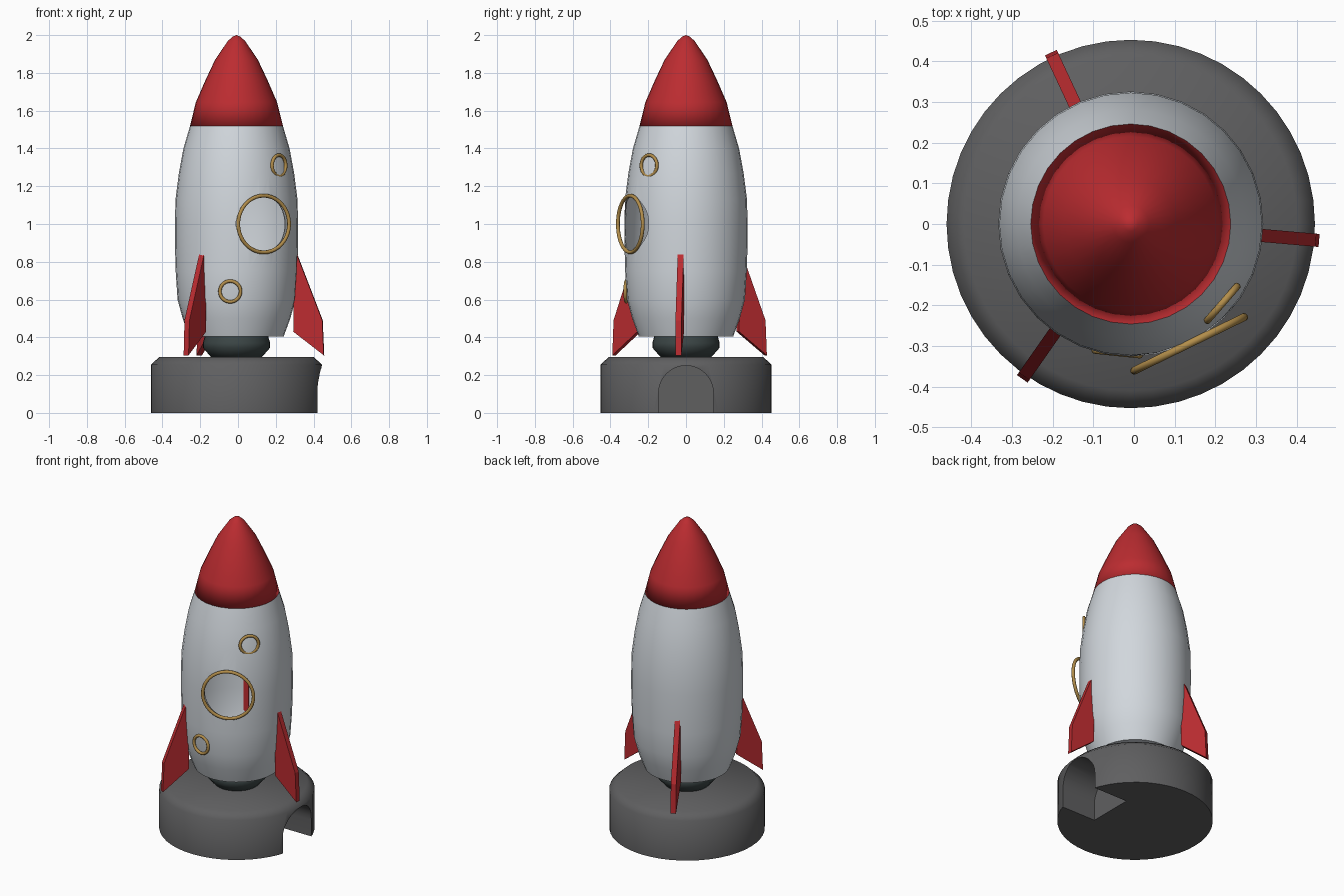
import bpy, bmesh, math
from mathutils import Vector, Matrix

if "Cube" in bpy.data.objects:
    bpy.data.objects.remove(bpy.data.objects["Cube"])

CX, CY = -0.008, 0.0  # rocket axis


def material(name, rgb):
    m = bpy.data.materials.new(name)
    m.diffuse_color = (*rgb, 1)
    m.use_nodes = True
    m.node_tree.nodes["Principled BSDF"].inputs["Base Color"].default_value = m.diffuse_color
    return m


RED = material("red paint", (0.50, 0.025, 0.03))
HULL = material("pale grey hull", (0.64, 0.68, 0.72))
STONE = material("dark grey", (0.115, 0.115, 0.118))
BRASS = material("brass", (0.45, 0.27, 0.07))
IRON = material("nozzle iron", (0.045, 0.062, 0.062))


def finish(bm, name, mat):
    bmesh.ops.recalc_face_normals(bm, faces=bm.faces[:])
    me = bpy.data.meshes.new(name)
    bm.to_mesh(me)
    bm.free()
    me.materials.append(mat)
    ob = bpy.data.objects.new(name, me)
    bpy.context.collection.objects.link(ob)
    return ob


def activate(ob):
    bpy.ops.object.select_all(action='DESELECT')
    ob.select_set(True)
    bpy.context.view_layer.objects.active = ob


def smooth(ob, degrees):
    activate(ob)
    bpy.ops.object.shade_smooth_by_angle(angle=math.radians(degrees))


def lathe(name, profile, mat, segs=32):
    """Spin (radius, z) points around the rocket axis; open ends get capped."""
    bm = bmesh.new()
    rings = []
    for r, z in profile:
        if r == 0:
            rings.append([bm.verts.new((CX, CY, z))] * segs)
        else:
            rings.append([bm.verts.new((CX + r * math.cos(a), CY + r * math.sin(a), z))
                          for a in (2 * math.pi * i / segs for i in range(segs))])
    for lo, hi in zip(rings, rings[1:]):
        for i in range(segs):
            j = (i + 1) % segs
            vs = list(dict.fromkeys((lo[i], lo[j], hi[j], hi[i])))
            bm.faces.new(vs)
    for ring, (r, z) in ((rings[0], profile[0]), (rings[-1], profile[-1])):
        if r > 0:
            bm.faces.new(ring)
    return finish(bm, name, mat)


def prism(name, outline, thickness, mat, matrix):
    """Extrude an XZ outline symmetrically along Y, then place it."""
    bm = bmesh.new()
    sides = [[bm.verts.new((x, s * thickness / 2, z)) for x, z in outline] for s in (-1, 1)]
    for s in sides:
        bm.faces.new(s)
    n = len(outline)
    for i in range(n):
        j = (i + 1) % n
        bm.faces.new((sides[0][i], sides[0][j], sides[1][j], sides[1][i]))
    bm.transform(matrix)
    return finish(bm, name, mat)


def facing(angle, dist, z):
    """Matrix whose local Z points outward from the axis at the given angle."""
    a = math.radians(angle)
    out = Vector((math.cos(a), math.sin(a), 0))
    pos = Vector((CX, CY, z)) + out * dist
    return Matrix.Translation(pos) @ out.to_track_quat('Z', 'Y').to_matrix().to_4x4()


def ring(name, angle, dist, z, radius, tube, mat, n=40, m=10):
    bm = bmesh.new()
    grid = []
    for i in range(n):
        a = 2 * math.pi * i / n
        row = []
        for k in range(m):
            b = 2 * math.pi * k / m
            r = radius + tube * math.cos(b)
            row.append(bm.verts.new((r * math.cos(a), r * math.sin(a), tube * math.sin(b))))
        grid.append(row)
    for i in range(n):
        for k in range(m):
            i2, k2 = (i + 1) % n, (k + 1) % m
            bm.faces.new((grid[i][k], grid[i2][k], grid[i2][k2], grid[i][k2]))
    bm.transform(facing(angle, dist, z))
    smooth(finish(bm, name, mat), 60)


def cut(ob, cutter):
    cutter.hide_render = True
    mod = ob.modifiers.new("cut", 'BOOLEAN')
    mod.operation, mod.solver, mod.object = 'DIFFERENCE', 'EXACT', cutter
    activate(ob)
    bpy.ops.object.modifier_apply(modifier=mod.name)
    bpy.data.objects.remove(cutter)


# launch base with arched tunnel on the right
base = lathe("launch_base", [(0.453, 0), (0.453, 0.255), (0.41, 0.295)], STONE, 48)
arch = [(-0.145, -0.1), (0.145, -0.1)] + [
    (0.145 * math.cos(math.pi * i / 16), 0.105 + 0.145 * math.sin(math.pi * i / 16))
    for i in range(17)]
cut(base, prism("tunnel_cutter", arch, 0.42, STONE,
                Matrix.Translation((0.39, 0, 0)) @ Matrix.Rotation(math.pi / 2, 4, 'Z')))
smooth(base, 50)

# engine nozzle
smooth(lathe("nozzle", [(0.13, 0.29), (0.178, 0.345), (0.178, 0.37), (0.165, 0.415)], IRON), 50)

# hollow hull with a round window opening
hull = lathe("hull", [(0.25, 0.405), (0.285, 0.5), (0.312, 0.6), (0.322, 0.75), (0.326, 0.9),
                      (0.326, 1.0), (0.323, 1.13), (0.305, 1.27), (0.281, 1.4),
                      (0.245, 1.522)], HULL)
shell = hull.modifiers.new("shell", 'SOLIDIFY')
shell.thickness, shell.offset = 0.006, -1
activate(hull)
bpy.ops.object.modifier_apply(modifier="shell")
bm = bmesh.new()
bmesh.ops.create_cone(bm, cap_ends=True, segments=40, radius1=0.145, radius2=0.145, depth=0.4,
                      matrix=facing(-64, 0.35, 1.0))
cut(hull, finish(bm, "window_cutter", HULL))
smooth(hull, 40)

# nose cone
smooth(lathe("nose_cone", [(0.246, 1.52), (0.215, 1.645), (0.165, 1.76), (0.113, 1.87),
                           (0.045, 1.97), (0.018, 1.993), (0, 2.0)], RED), 180)

# brass window frames
ring("large_window_frame", -64, 0.328, 1.0, 0.15, 0.01, BRASS)
ring("upper_window_frame", -41, 0.298, 1.31, 0.055, 0.009, BRASS)
ring("lower_window_frame", -96, 0.318, 0.643, 0.055, 0.009, BRASS)

# three fins
fin = [(0.303, 0.43), (0.465, 0.305), (0.457, 0.49), (0.318, 0.85), (0.308, 0.85)]
for i, angle in enumerate((-5, 115, 235)):
    prism(f"fin_{i + 1}", fin, 0.032, RED,
          Matrix.Translation((CX, CY, 0)) @ Matrix.Rotation(math.radians(angle), 4, 'Z'))
